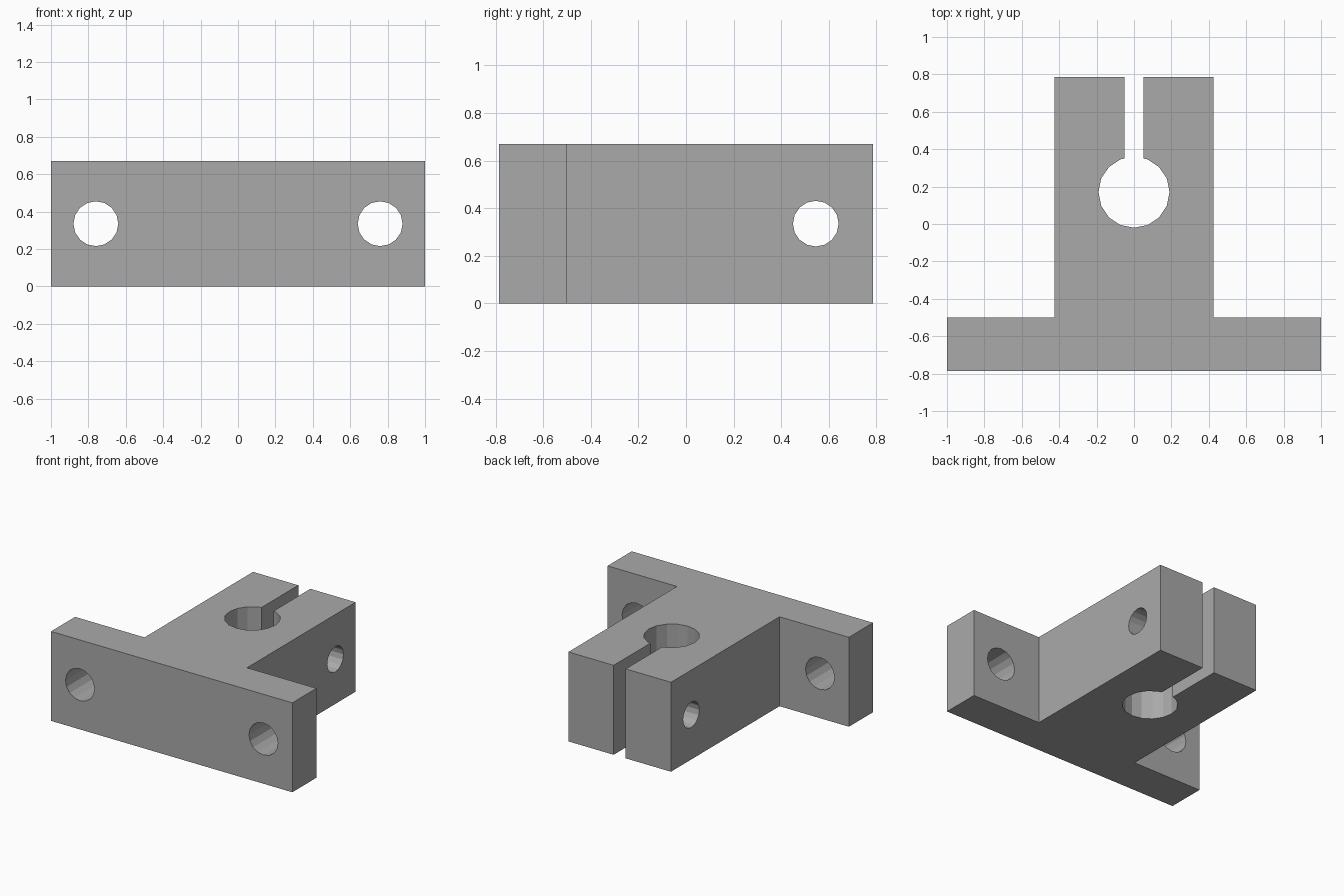
import bpy
import bmesh
from math import cos, sin, pi
from mathutils import Matrix

cube = bpy.data.objects.get("Cube")
if cube:
    bpy.data.objects.remove(cube, do_unlink=True)

HEIGHT = 0.67
MID = HEIGHT / 2

metal = bpy.data.materials.new("grey_metal")
metal.use_nodes = True
grey = (0.4, 0.4, 0.4, 1.0)
metal.diffuse_color = grey
metal.node_tree.nodes["Principled BSDF"].inputs["Base Color"].default_value = grey


def add_object(name, bm):
    mesh = bpy.data.meshes.new(name)
    bmesh.ops.recalc_face_normals(bm, faces=bm.faces)
    bm.to_mesh(mesh)
    bm.free()
    mesh.materials.append(metal)
    obj = bpy.data.objects.new(name, mesh)
    bpy.context.collection.objects.link(obj)
    return obj


def drill(body, name, location, axis, radius, depth, sides):
    """Cut a straight hole through the body, with a vertex pointing along each axis."""
    bm = bmesh.new()
    turn = Matrix.Rotation(pi / 2, 4, axis)
    bmesh.ops.create_cone(bm, cap_ends=True, segments=sides, radius1=radius,
                          radius2=radius, depth=depth,
                          matrix=Matrix.Translation(location) @ turn)
    cutter = add_object(name, bm)
    cutter.hide_render = True
    cutter.hide_set(True)
    cutter.display_type = 'WIRE'
    mod = body.modifiers.new(name, 'BOOLEAN')
    mod.operation = 'DIFFERENCE'
    mod.solver = 'EXACT'
    mod.object = cutter


# Clamp outline: flange, stem, clamping slot and round shaft bore
bore_y, bore_r, sides = 0.17, 0.19, 16
right = [(1.0, -0.785), (1.0, -0.5), (0.425, -0.5), (0.425, 0.785),
         (0.05, 0.785), (0.05, 0.35)]
bore = [(bore_r * sin(2 * pi * i / sides), bore_y + bore_r * cos(2 * pi * i / sides))
        for i in range(1, sides)]
outline = right + bore + [(-x, y) for x, y in reversed(right)]

bm = bmesh.new()
face = bm.faces.new([bm.verts.new((x, y, 0)) for x, y in outline])
top = bmesh.ops.extrude_face_region(bm, geom=[face])["geom"]
bmesh.ops.translate(bm, vec=(0, 0, HEIGHT),
                    verts=[v for v in top if isinstance(v, bmesh.types.BMVert)])
body = add_object("shaft_clamp_body", bm)

# Mounting holes through the flange
for side, x in (("left", 0.76), ("right", -0.76)):
    drill(body, side + "_mounting_hole_cutter", (x, -0.64, MID), 'X', 0.12, 0.6, 16)

# Clamping screw hole through both jaws
drill(body, "screw_hole_cutter", (0, 0.545, MID), 'Y', 0.096, 1.2, 16)
